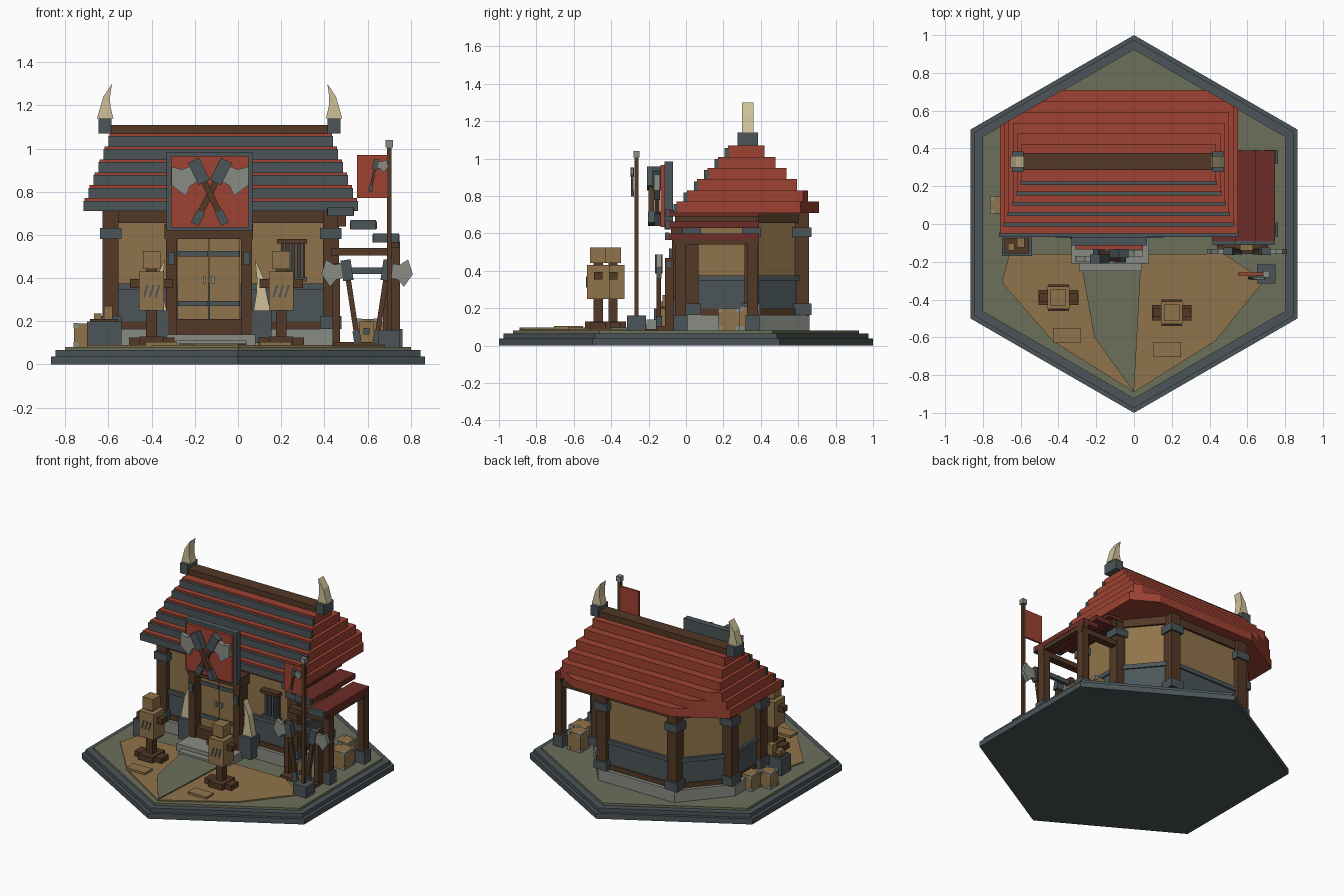
import bpy, math
from mathutils import Matrix, Vector

cube = bpy.data.objects.get("Cube")
if cube:
    bpy.data.objects.remove(cube)


def material(name, r, g, b):
    m = bpy.data.materials.new(name)
    m.use_nodes = True
    m.diffuse_color = (r, g, b, 1)
    m.node_tree.nodes["Principled BSDF"].inputs["Base Color"].default_value = (r, g, b, 1)
    return m


SLATE = material("slate", .07, .09, .098)
RED = material("red", .34, .055, .032)
DEEP = material("deep red", .15, .026, .02)
WOOD = material("dark wood", .085, .04, .019)
TAN = material("tan", .28, .175, .07)
GRASS = material("olive ground", .15, .16, .105)
STEEL = material("pale grey", .25, .265, .23)
BONE = material("bone", .62, .53, .32)


def mesh_object(name, verts, faces, mat, matrix=None):
    if matrix:
        verts = [matrix @ Vector(v) for v in verts]
    me = bpy.data.meshes.new(name)
    me.from_pydata(verts, [], faces)
    me.materials.append(mat)
    ob = bpy.data.objects.new(name, me)
    bpy.context.collection.objects.link(ob)
    return ob


def prism(name, pts, lo, hi, mat, matrix=None):
    """Counter-clockwise outline in x, y raised from lo to hi."""
    n = len(pts)
    verts = [(x, y, lo) for x, y in pts] + [(x, y, hi) for x, y in pts]
    faces = [tuple(reversed(range(n))), tuple(range(n, 2 * n))]
    faces += [(i, (i + 1) % n, n + (i + 1) % n, n + i) for i in range(n)]
    return mesh_object(name, verts, faces, mat, matrix)


def box(name, x, y, z, mat, matrix=None):
    """Box from three (low, high) ranges."""
    pts = [(x[0], y[0]), (x[1], y[0]), (x[1], y[1]), (x[0], y[1])]
    return prism(name, pts, z[0], z[1], mat, matrix)


def block(name, cx, cy, wx, wy, lo, hi, mat, matrix=None):
    return box(name, (cx - wx / 2, cx + wx / 2), (cy - wy / 2, cy + wy / 2), (lo, hi), mat, matrix)


def place(x, y, z, tilt=0):
    return Matrix.Translation((x, y, z)) @ Matrix.Rotation(tilt, 4, 'Y')


# Hexagonal base and ground
def hexagon(r):
    return [(r * math.sin(-i * math.pi / 3), r * math.cos(i * math.pi / 3)) for i in range(6)]


prism("base_plinth", hexagon(1), 0, .038, SLATE)
prism("base_step", hexagon(.975), .038, .066, SLATE)
prism("ground", hexagon(.925), .066, .082, GRASS)
prism("training_yard", [(-.66, -.16), (-.7, -.31), (-.43, -.62), (0, -.89), (.43, -.62),
                        (.69, -.3), (.48, -.16)], .082, .09, TAN)
prism("path", [(-.29, -.16), (-.21, -.6), (0, -.89), (.04, -.16)], .085, .098, GRASS)
for x, y in ((-.355, -.59), (.175, -.665)):
    block("yard_slab", x, y, .145, .08, .085, .105, TAN)

# House walls
WALLS = [(-.59, .03), (.43, .03), (.43, .35), (.2, .62), (-.35, .62), (-.59, .35)]


def grown(d):
    return [(-.08 + (x + .08) * (1 + d / .5), .32 + (y - .32) * (1 + d / .3)) for x, y in WALLS]


prism("foundation", grown(.04), .08, .165, STEEL)
prism("wall_sill", grown(.015), .165, .2, WOOD)
prism("lower_wall", grown(.008), .2, .36, SLATE)
prism("wall_rail", grown(.018), .345, .375, SLATE)
prism("upper_wall", WALLS, .36, .72, TAN)
prism("eave_beam", grown(.015), .655, .715, WOOD)
for x, y in WALLS:
    block("corner_post", x, y, .075, .075, .16, .715, WOOD)
    block("post_foot", x, y, .1, .1, .165, .225, SLATE)
    block("post_band", x, y, .1, .1, .58, .632, SLATE)


# Stepped roof, back corners cut to follow the base
def roof_outline(x0, x1, y0, y1):
    def limit(x):
        return .71 - .577 * (abs(x) - .38)

    pts = [(x0, y0), (x1, y0)]
    reach = .38 + (.71 - y1) / .577
    pts += [(x1, limit(x1)), (reach, y1)] if limit(x1) < y1 else [(x1, y1)]
    pts += [(-reach, y1), (x0, limit(x0))] if limit(x0) < y1 else [(x0, y1)]
    return pts


for i in range(6):
    x0, x1 = -.71 + .023 * i, .55 - .023 * i
    y0, z = -.05 + .055 * i, .71 + .06 * i
    prism("roof_layer", roof_outline(x0, x1, y0, .71 - .058 * i), z, z + .06, RED)
    box("roof_strip", (x0 - .005, x1 + .005), (y0 - .018, y0 + .004), (z, z + .048), SLATE)
box("ridge_beam", (-.59, .43), (.285, .375), (1.06, 1.11), WOOD)


# Horns on the ridge and beside the door
def horn(name, x, y, z, w, h, depth, side):
    pts = [(-.5, 0), (.5, 0), (.32, .36), (.3, .62), (.42, 1), (-.12, .62)]
    pts = [(px * w * side, pz * h) for px, pz in pts]
    if side < 0:
        pts.reverse()
    turn = Matrix.Translation((x, y, z)) @ Matrix.Rotation(math.pi / 2, 4, 'X')
    prism(name, pts, -depth / 2, depth / 2, BONE, turn)


for side, x, tusk_x in ((1, -.615, -.37), (-1, .445, .11)):
    block("ridge_cap", x, .33, .06, .11, 1.07, 1.14, SLATE)
    horn("ridge_horn", x, .33, 1.14, .075, .16, .06, side)
    block("tusk_base", tusk_x, -.03, .09, .09, .1, .25, SLATE)
    horn("door_tusk", tusk_x, -.03, .25, .075, .24, .05, side)

# Entrance: steps, frame and double door
box("upper_step", (-.33, .08), (-.21, .03), (.08, .14), STEEL)
box("lower_step", (-.29, .04), (-.25, -.2), (.08, .112), STEEL)
box("door_sill", (-.33, .07), (-.06, .03), (.14, .21), WOOD)
for x in (-.308, .04):
    block("door_post", x, -.03, .05, .09, .14, .63, WOOD)
    block("door_bracket", x, -.08, .03, .02, .46, .52, SLATE)
box("door_header", (-.34, .07), (-.08, .03), (.58, .65), WOOD)
for x, knob in ((-.208, -.155), (-.062, -.115)):
    block("door_leaf", x, 0, .142, .03, .21, .58, TAN)
    block("door_handle", knob, -.022, .014, .02, .375, .41, STEEL)
    for z in (.27, .5):
        block("door_strap", x, -.016, .14, .014, z, z + .025, SLATE)

# Barred window
box("window_back", (.2, .31), (.015, .035), (.39, .57), WOOD)
box("window_lintel", (.18, .32), (-.015, .04), (.56, .582), WOOD)
box("window_ledge", (.19, .32), (-.01, .04), (.385, .405), SLATE)
for i in range(4):
    block("window_bar", .215 + i * .027, .008, .014, .02, .4, .565, SLATE)


# Axes: handle along local z, blade on one side
def axe(name, x, y, z, length, tilt, side, s):
    m = place(x, y, z, tilt)
    block(name + "_handle", 0, 0, .3 * s, .3 * s, 0, length, WOOD, m)
    block(name + "_pommel", 0, 0, .42 * s, .4 * s, 0, .7 * s, SLATE, m)
    block(name + "_head", 0, 0, .6 * s, .5 * s, length - 1.1 * s, length + .1 * s, SLATE, m)
    pts = [(.2, -.9), (.7, -.95), (1.1, -1.3), (1.5, -.5), (1.1, .3), (.7, -.05), (.2, -.1)]
    pts = [(px * s * side, (pz * s + length)) for px, pz in pts]
    if side < 0:
        pts.reverse()
    prism(name + "_blade", pts, -.17 * s, .17 * s, STEEL, m @ Matrix.Rotation(math.pi / 2, 4, 'X'))


# Hanging sign with crossed axes
box("sign_board", (-.33, .068), (-.115, -.07), (.62, .985), SLATE)
box("sign_panel", (-.31, .048), (-.135, -.11), (.635, .965), RED)
axe("sign_axe_left", -.06, -.185, .65, .32, -.46, -1, .095)
axe("sign_axe_right", -.2, -.155, .65, .32, .46, 1, .095)

# Flag
block("flag_base", .7, -.265, .1, .1, .08, .16, SLATE)
block("flag_pole", .7, -.265, .022, .022, .16, 1.01, WOOD)
block("flag_cap", .7, -.265, .034, .034, 1.005, 1.04, STEEL)
box("flag_cloth", (.55, .69), (-.272, -.258), (.77, .97), RED)
axe("flag_axe", .612, -.287, .8, .15, .2, 1, .04)

# Lean-to on the house's left side
for i, x in enumerate((.475, .58, .685)):
    z = .69 - .062 * i
    block("shed_roof_slab", x, .15, .125, .48, z, z + .035, DEEP)
    block("shed_roof_trim", x, -.1, .12, .022, z - .002, z + .04, SLATE)
for y in (-.03, .355):
    block("shed_post", .725, y, .048, .06, .08, .57, WOOD)
    block("shed_post_foot", .725, y, .075, .075, .08, .165, SLATE)
    box("shed_cross_beam", (.43, .75), (y - .025, y + .025), (.505, .54), WOOD)
box("shed_side_beam", (.705, .745), (-.07, .39), (.54, .575), WOOD)
box("shed_rafter", (.46, .5), (-.06, .38), (.64, .69), WOOD)

# Weapon rack
for x in (.455, .69):
    block("rack_post", x, -.09, .035, .045, .08, .47, WOOD)
box("rack_rail", (.44, .71), (-.105, -.08), (.42, .45), SLATE)
box("rack_foot", (.44, .71), (-.16, -.07), (.08, .105), WOOD)
axe("rack_axe_left", .555, -.145, .1, .38, -.15, -1, .08)
axe("rack_axe_right", .64, -.145, .1, .38, .15, 1, .08)
block("rack_bucket", .595, -.11, .07, .06, .1, .2, TAN)
block("bucket_plate", .595, -.143, .03, .01, .14, .17, SLATE)


# Crates with metal corners
def crate(x, y, w, h):
    block("crate", x, y, w, w, .08, .08 + h, TAN)
    for sx in (-.5, .5):
        for sy in (-.5, .5):
            for z in (.08, .058 + h):
                block("crate_corner", x + sx * (w - .02), y + sy * (w - .02), .025, .025, z, z + .024, STEEL)


for c in ((.65, .23, .115, .12), (.6, .34, .1, .13), (-.63, .19, .1, .11), (-.715, .1, .09, .11)):
    crate(*c)
block("supply_chest", -.62, -.115, .16, .11, .08, .2, SLATE)
block("supply_chest_rim", -.62, -.115, .13, .08, .2, .21, WOOD)
block("supply_box", -.6, -.1, .04, .05, .2, .27, TAN)
block("supply_box_small", -.65, -.12, .035, .04, .2, .235, TAN)

# Training dummies
for x, y in ((-.4, -.39), (.2, -.47)):
    block("dummy_base_wide", x, y, .21, .08, .085, .125, WOOD)
    block("dummy_base_long", x, y, .11, .14, .085, .13, WOOD)
    block("dummy_post", x, y, .05, .05, .13, .5, WOOD)
    block("dummy_body", x, y, .115, .12, .25, .43, TAN)
    block("dummy_head", x, y, .082, .085, .443, .525, TAN)
    block("dummy_arms", x, y, .2, .045, .355, .395, WOOD)
    for i in range(3):
        block("dummy_slash", 0, 0, .009, .008, -.03, .03, SLATE,
              place(x + (i - 1) * .027, y - .061, .34, .3))
